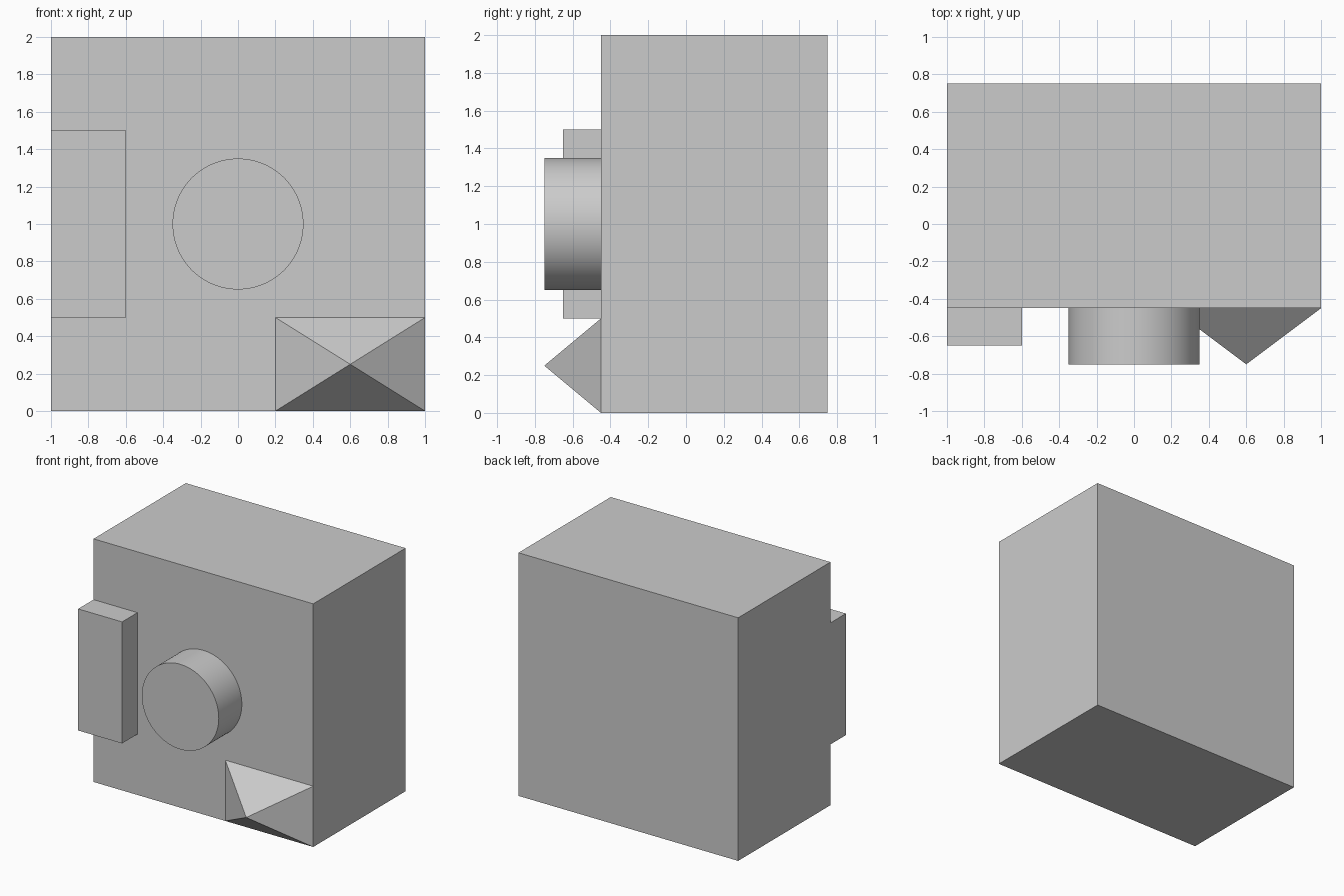
import bpy
import bmesh
import math

if "Cube" in bpy.data.objects:
    bpy.data.objects.remove(bpy.data.objects["Cube"])

FACE_Y = -0.45  # plane of the body's front face


def box(name, lo, hi):
    bpy.ops.mesh.primitive_cube_add(size=1, location=[(a + b) / 2 for a, b in zip(lo, hi)])
    ob = bpy.context.object
    ob.name = name
    ob.scale = [b - a for a, b in zip(lo, hi)]
    bpy.ops.object.transform_apply(location=False, rotation=False, scale=True)
    return ob


# Main body and side plate
box("body", (-1, FACE_Y, 0), (1, 0.75, 2))
box("side_plate", (-1, -0.65, 0.5), (-0.6, FACE_Y, 1.5))

# Round knob in the middle of the front
bpy.ops.mesh.primitive_cylinder_add(vertices=96, radius=0.35, depth=0.3,
                                    location=(0, FACE_Y - 0.15, 1),
                                    rotation=(math.pi / 2, 0, 0))
bpy.context.object.name = "round_knob"
bpy.ops.object.shade_smooth_by_angle(angle=math.radians(30))

# Pyramid stud in the lower right corner
bm = bmesh.new()
base = [bm.verts.new((x, FACE_Y, z)) for x, z in ((0.2, 0), (1, 0), (1, 0.5), (0.2, 0.5))]
apex = bm.verts.new((0.6, -0.75, 0.25))
bm.faces.new(base)
for i in range(4):
    bm.faces.new((base[i], base[(i + 1) % 4], apex))
bmesh.ops.recalc_face_normals(bm, faces=bm.faces[:])
mesh = bpy.data.meshes.new("pyramid_stud")
bm.to_mesh(mesh)
bm.free()
bpy.context.collection.objects.link(bpy.data.objects.new("pyramid_stud", mesh))
